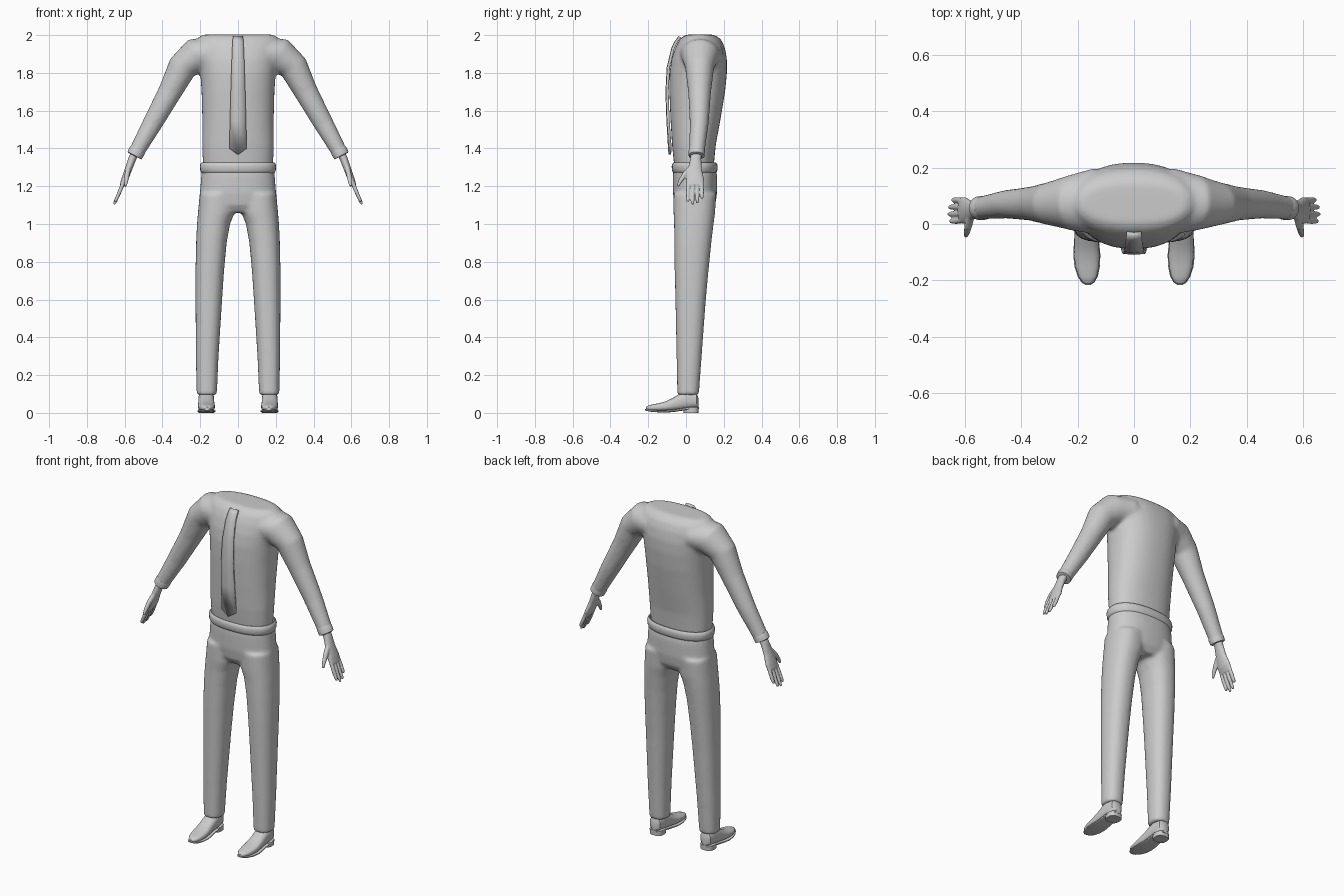
import bpy, bmesh, math
from mathutils import Vector

Y = Vector((0, 1, 0))


def oval(c, u, v, power=2.0, n=40):
    """Superellipse ring around c, with half-axis vectors u and v."""
    pts = []
    for i in range(n):
        a = 2 * math.pi * i / n
        ca, sa = math.cos(a), math.sin(a)
        pts.append(c + u * math.copysign(abs(ca) ** (2 / power), ca)
                   + v * math.copysign(abs(sa) ** (2 / power), sa))
    return pts


def loft(bm, rings):
    """Skin a list of rings and cap both ends."""
    loops = [[bm.verts.new(p) for p in r] for r in rings]
    n = len(loops[0])
    for a, b in zip(loops, loops[1:]):
        for i in range(n):
            j = (i + 1) % n
            bm.faces.new((a[i], a[j], b[j], b[i]))
    bm.faces.new(loops[0])
    bm.faces.new(loops[-1])


def stack(bm, rows, power=2.3):
    """Horizontal rings: (z, x0, x1, y0, y1)."""
    loft(bm, [oval(Vector(((x0 + x1) / 2, (y0 + y1) / 2, z)),
                   Vector(((x1 - x0) / 2, 0, 0)), Vector((0, (y1 - y0) / 2, 0)), power)
              for z, x0, x1, y0, y1 in rows])


def lengthwise(bm, rows, power=2.5):
    """Upright rings along y: (y, x centre, half width, z0, z1)."""
    loft(bm, [oval(Vector((x, y, (z0 + z1) / 2)), Vector((w, 0, 0)),
                   Vector((0, 0, (z1 - z0) / 2)), power) for y, x, w, z0, z1 in rows])


def tube(bm, pts, side=1, n=24):
    """Tube along a path: (x, y, z, radius across, radius in y)."""
    c = [Vector((p[0] * side, p[1], p[2])) for p in pts]
    rings = []
    for i, p in enumerate(pts):
        t = (c[min(i + 1, len(c) - 1)] - c[max(i - 1, 0)]).normalized()
        u = t.cross(Y).normalized()
        rings.append(oval(c[i], u * p[3], u.cross(t) * p[4], 2, n))
    loft(bm, rings)


def finish(name, bm, voxel=0, smooth=0, mirror=False):
    bmesh.ops.recalc_face_normals(bm, faces=bm.faces)
    me = bpy.data.meshes.new(name)
    bm.to_mesh(me)
    bm.free()
    me.shade_smooth()
    me.set_sharp_from_angle(angle=math.radians(40))
    ob = bpy.data.objects.new(name, me)
    bpy.context.collection.objects.link(ob)
    if voxel:
        m = ob.modifiers.new("Blend", "REMESH")
        m.mode = "VOXEL"
        m.voxel_size = voxel
        m.use_smooth_shade = True
        s = ob.modifiers.new("Soften", "SMOOTH")
        s.factor = 0.5
        s.iterations = smooth
    if mirror:
        ob.modifiers.new("Mirror", "MIRROR").use_mirror_merge = False
    return ob


# Shirt: torso blended with both sleeves
bm = bmesh.new()
stack(bm, [(z, -w, w, y0, y1) for z, w, y0, y1 in [
    (1.285, .182, -.06, .145), (1.34, .187, -.066, .15), (1.42, .19, -.074, .158),
    (1.55, .189, -.082, .182), (1.70, .193, -.088, .207), (1.80, .2, -.087, .217),
    (1.87, .212, -.077, .217), (1.93, .22, -.058, .207), (1.97, .217, -.038, .19),
    (1.992, .205, -.018, .168), (2.003, .18, .005, .14)]])
for s in (-1, 1):
    tube(bm, [(.13, .08, 1.905, .085, .12), (.225, .075, 1.89, .095, .098),
              (.295, .072, 1.83, .078, .077), (.36, .072, 1.70, .063, .061),
              (.454, .07, 1.53, .053, .05), (.52, .06, 1.412, .044, .043),
              (.546, .056, 1.365, .041, .041)], s)
finish("shirt", bm, .01, 8)

# Sleeve cuffs
bm = bmesh.new()
tube(bm, [(.530, .058, 1.395, .041, .041), (.535, .057, 1.386, .044, .043),
          (.548, .056, 1.362, .042, .042), (.549, .056, 1.360, .036, .036)])
finish("sleeve_cuff", bm, mirror=True)

# Tie: a strip with a pointed end
bm = bmesh.new()
rows = []
for z, w, y, drop in [(1.99, .026, -.032, 0), (1.965, .028, -.050, 0), (1.93, .03, -.068, 0),
                      (1.83, .034, -.092, 0), (1.70, .038, -.099, 0), (1.55, .042, -.094, 0),
                      (1.40, .045, -.083, .033)]:
    rows.append([bm.verts.new((x * w, y - (.003 if x == 0 else 0), z - (drop if x == 0 else 0)))
                 for x in (-1, 0, 1)])
for a, b in zip(rows, rows[1:]):
    for i in range(2):
        bm.faces.new((a[i], b[i], b[i + 1], a[i + 1]))
tie = finish("tie", bm)
sol = tie.modifiers.new("Thickness", "SOLIDIFY")
sol.thickness = .014
sol.offset = 0

# Trousers: hips blended with both legs
bm = bmesh.new()
stack(bm, [(z, -w, w, y0, y1) for z, w, y0, y1 in [
    (1.30, .19, -.066, .157), (1.25, .195, -.07, .165), (1.16, .202, -.069, .164),
    (1.10, .205, -.06, .155), (1.06, .19, -.035, .13)]])
legs = [(1.16, .012, .203, -.066, .16), (1.06, .018, .212, -.066, .154),
        (1.0, .042, .217, -.063, .146), (.9, .06, .222, -.062, .134),
        (.75, .074, .225, -.06, .119), (.6, .084, .225, -.056, .105),
        (.3, .103, .223, -.05, .083), (.095, .112, .219, -.046, .068)]
for s in (-1, 1):
    stack(bm, [(z, s * a, s * b, y0, y1) for z, a, b, y0, y1 in legs])
finish("trousers", bm, .01, 6)

# Rounded waistband
bm = bmesh.new()
stack(bm, [(z, -.195 - d, .195 + d, -.069 - d, .161 + d) for z, d in [
    (1.268, -.006), (1.274, .001), (1.285, .005), (1.305, .007), (1.318, .004),
    (1.325, -.002), (1.324, -.007), (1.312, -.012)]])
finish("waistband", bm)

# Hands: palm, four fingers and a thumb blended together
bm = bmesh.new()
tube(bm, [(.54, .055, 1.385, .022, .028), (.56, .052, 1.345, .021, .029),
          (.58, .047, 1.29, .019, .037), (.60, .048, 1.235, .018, .048),
          (.614, .048, 1.203, .013, .046)])
for y, tip in [(.010, 1.118), (.035, 1.104), (.060, 1.110), (.085, 1.135)]:
    k = (1.21 - tip) / .105
    tube(bm, [(.606, .048 + (y - .048) * .9, 1.222, .011, .011),
              (.611 + .02 * k, y, 1.21 - .05 * k, .0105, .0105),
              (.611 + .038 * k, y, 1.21 - .09 * k, .0095, .009),
              (.611 + .045 * k, y, tip, .006, .006)], n=12)
tube(bm, [(.578, .03, 1.30, .014, .016), (.587, -.005, 1.262, .014, .016),
          (.592, -.03, 1.228, .011, .011), (.596, -.043, 1.20, .007, .007)], n=12)
finish("hand", bm, .004, 3, mirror=True)

# Shoe uppers
bm = bmesh.new()
lengthwise(bm, [(.066, .168, .018, .03, .08), (.055, .168, .034, .025, .105),
                (.01, .168, .042, .02, .118), (-.03, .168, .042, .015, .104),
                (-.07, .168, .043, .011, .079), (-.11, .167, .045, .009, .06),
                (-.15, .166, .042, .009, .05), (-.185, .164, .033, .011, .043),
                (-.205, .163, .021, .015, .037), (-.213, .163, .009, .019, .03)])
finish("shoe", bm, mirror=True)

# Soles
bm = bmesh.new()
lengthwise(bm, [(.068, .168, .02, .02, .032), (.055, .168, .035, .02, .032),
                (.02, .168, .042, .018, .031), (-.03, .168, .042, .01, .023),
                (-.07, .168, .045, .004, .016), (-.11, .167, .048, .002, .014),
                (-.15, .166, .045, .003, .014), (-.185, .164, .036, .006, .017),
                (-.207, .163, .023, .01, .02), (-.216, .163, .009, .013, .021)], 4)
finish("sole", bm, mirror=True)

# Heels
bm = bmesh.new()
stack(bm, [(0, .128, .208, -.012, .066), (.028, .127, .209, -.014, .067)], 2.8)
finish("heel", bm, mirror=True)
